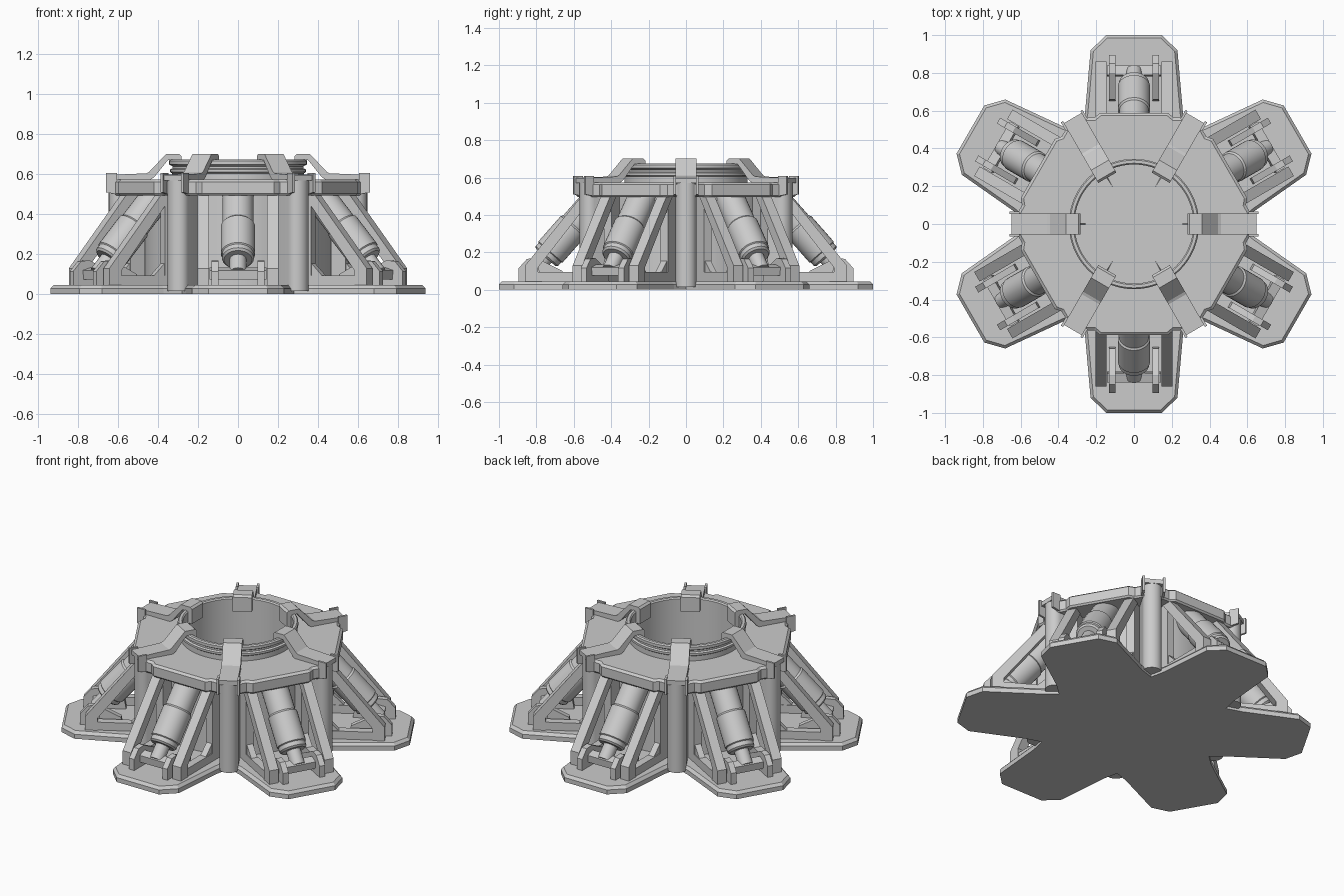
import bpy, bmesh
from math import sin, cos, pi, radians
from mathutils import Vector, Matrix

if "Cube" in bpy.data.objects:
    bpy.data.objects.remove(bpy.data.objects["Cube"])

PETAL = [60 * k for k in range(6)]          # local +y is the radial direction
CORNER = [60 * k + 30 for k in range(6)]


def make(name, lofts, angles=(0,), smooth=None, closed=False):
    """Skin each list of loops, repeated round z, into one object."""
    bm = bmesh.new()
    for a in angles:
        rot = Matrix.Rotation(radians(a), 3, 'Z')
        for loops in lofts:
            rows = [[bm.verts.new(rot @ Vector(p)) for p in lp] for lp in loops]
            n = len(rows[0])
            pairs = list(zip(rows, rows[1:]))
            if closed:
                pairs.append((rows[-1], rows[0]))
            for r0, r1 in pairs:
                for i in range(n):
                    j = (i + 1) % n
                    bm.faces.new((r0[i], r0[j], r1[j], r1[i]))
            if not closed:
                bm.faces.new(rows[0][::-1])
                bm.faces.new(rows[-1])
    bmesh.ops.recalc_face_normals(bm, faces=bm.faces)
    me = bpy.data.meshes.new(name)
    bm.to_mesh(me)
    bm.free()
    ob = bpy.data.objects.new(name, me)
    bpy.context.collection.objects.link(ob)
    if smooth:
        bpy.ops.object.select_all(action='DESELECT')
        bpy.context.view_layer.objects.active = ob
        ob.select_set(True)
        bpy.ops.object.shade_smooth_by_angle(angle=radians(smooth))
    return ob


def side(profile, t0, t1):
    """Radial (r, z) profile given thickness in the tangential direction."""
    return [[(t, r, z) for r, z in profile] for t in (t0, t1)]


def both(profile, t0, t1):
    return [side(profile, t0, t1), side(profile, -t1, -t0)]


def plan(points, z0, z1):
    return [[(x, y, z) for x, y in points] for z in (z0, z1)]


def tube(p0, p1, sections, n=28):
    """Stacked round sections (distance, radius) along an axis."""
    p0, d = Vector(p0), (Vector(p1) - Vector(p0)).normalized()
    u = d.orthogonal().normalized()
    v = d.cross(u)
    return [[p0 + d * s + (u * cos(2 * pi * i / n) + v * sin(2 * pi * i / n)) * r
             for i in range(n)] for s, r in sections]


def mirrored(half):
    return half + [(-x, y) for x, y in reversed(half)]


# Six-lobed foot plate with a chamfered upper edge
def petal(d, z):
    return [(x, y, z) for x, y in mirrored(
        [(.01, 0), (.28 - d, .485), (.26 - d, .58), (.23 - d, .92 - d * .4), (.147 - d * .4, 1 - d)])]


make("foot_plate", [[petal(0, 0), petal(0, .028), petal(.015, .045)]], PETAL)

# Central barrel: wide body below the deck, lipped mouth above
N = 64
barrel = [(.315, .03), (.315, .668), (.322, .675), (.338, .675), (.345, .668), (.345, .65),
          (.328, .64), (.328, .63), (.34, .625), (.34, .612), (.33, .605), (.33, .54),
          (.47, .54), (.47, .03)]
make("barrel", [[[(r * cos(2 * pi * i / N), r * sin(2 * pi * i / N), z) for i in range(N)]
                 for r, z in barrel]], smooth=30, closed=True)

# Flat hexagonal deck
outline = []
for a in reversed(PETAL):
    rot = Matrix.Rotation(radians(a), 3, 'Z')
    for t, r in [(-.272, .563), (-.21, .563), (-.18, .588), (-.06, .588),
                 (.06, .588), (.18, .588), (.21, .563), (.272, .563)]:
        outline.append(rot @ Vector((t, r, 0)))


def deck(z, scale=1.0, radius=None):
    return [(q.x, q.y, z) for q in
            ((p.normalized() * radius if radius else p * scale) for p in outline)]


make("deck", [[deck(.495, radius=.325), deck(.495, .985), deck(.505), deck(.562), deck(.574, .975),
               deck(.574, radius=.325)]], closed=True)

# Corner columns with rounded outer face
arc = [(.055 * cos(pi * i / 12), .597 + .05 * sin(pi * i / 12)) for i in range(13)]
make("corner_columns", [plan([(.055, .45)] + arc + [(-.055, .45)], .015, .585)],
     CORNER, smooth=35)

# Deck clamps hooking over the barrel mouth
clamp = [(.648, .57), (.648, .597), (.46, .605), (.445, .612), (.36, .702), (.295, .702), (.283, .69),
         (.283, .6), (.316, .6), (.316, .672), (.35, .672), (.42, .585), (.45, .565)]
make("deck_clamps", [side(clamp, -.055, .055)], CORNER)
cheek = [(.605, .5), (.66, .51), (.66, .607), (.605, .607)]
make("clamp_forks", both(cheek, .053, .066), CORNER)

# Triangular buttress frames: sloping beam, foot beam, post and gusset
frames = []
for prof, t0, t1 in [
        ([(.86, .045), (.86, .13), (.555, .505), (.49, .505), (.79, .12), (.79, .045)], .145, .203),
        ([(.84, .04), (.84, .095), (.46, .095), (.46, .04)], .15, .198),
        ([(.535, .04), (.535, .505), (.45, .505), (.45, .04)], .15, .198),
        ([(.52, .09), (.60, .09), (.52, .17)], .155, .193)]:
    frames += both(prof, t0, t1)
make("buttress_frames", frames, PETAL)

# Clevis brackets with the cross bar that carries the piston
clevis = [(.65, .04), (.895, .04), (.895, .115), (.85, .165), (.80, .17), (.66, .10)]
make("clevis_brackets", both(clevis, .098, .133), PETAL)
make("cross_bars", [side([(.78, .075), (.835, .075), (.84, .12), (.79, .135)], -.142, .142)], PETAL)

# Sloping piston cylinders
make("pistons", [tube((0, .81, .105), (0, .44, .525),
     [(0, .042), (.09, .042), (.09, .07), (.1, .08), (.125, .08), (.13, .086),
      (.31, .086), (.32, .078), (.54, .078)])], PETAL, smooth=35)
